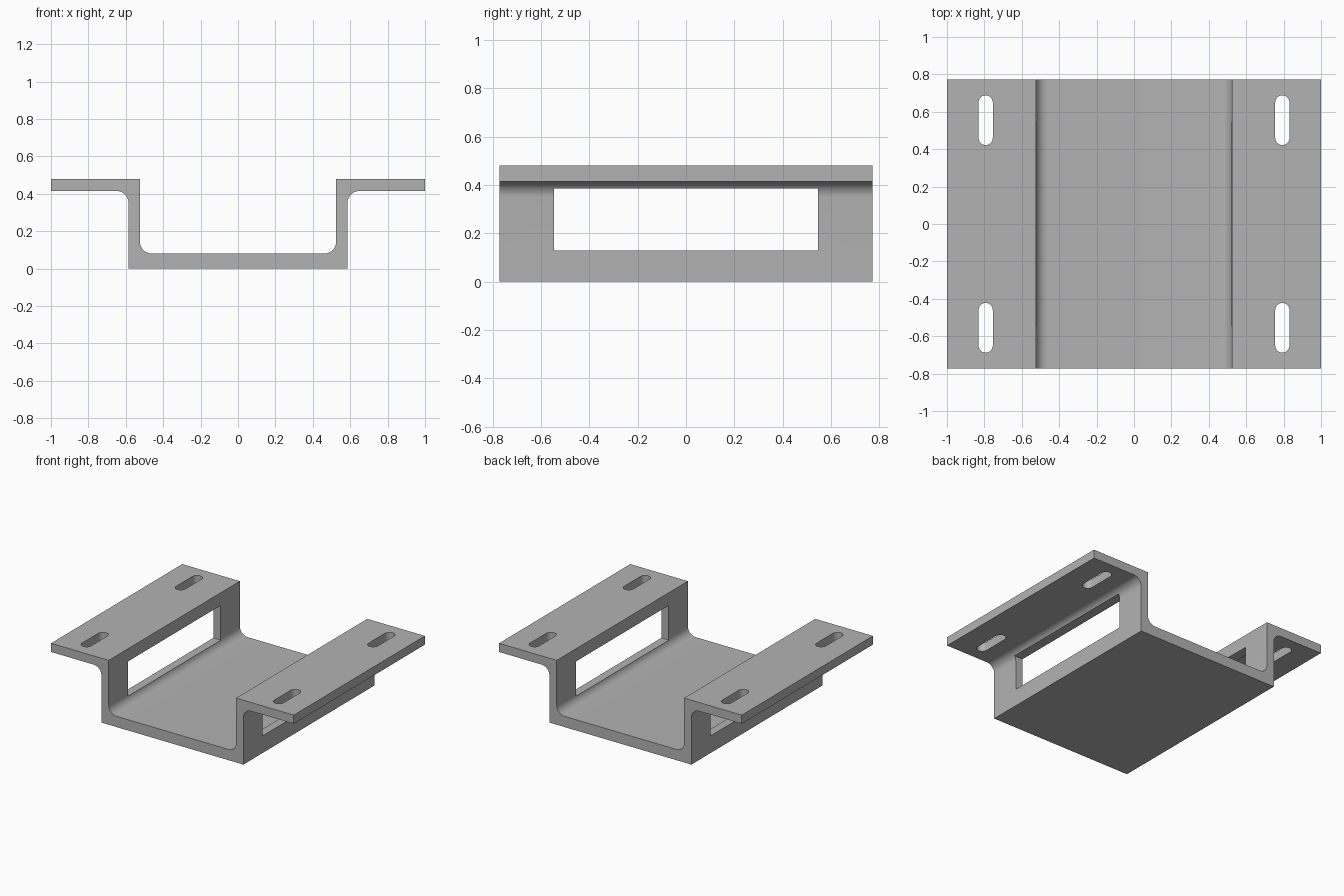
import bpy
import bmesh
import math

cube = bpy.data.objects.get("Cube")
if cube:
    bpy.data.objects.remove(cube, do_unlink=True)

DEPTH = 0.772          # half length along y
RADIUS = 0.065         # bend fillets

grey = bpy.data.materials.new("plain grey")
grey.use_nodes = True
colour = (0.45, 0.45, 0.45, 1)
grey.diffuse_color = colour
grey.node_tree.nodes["Principled BSDF"].inputs["Base Color"].default_value = colour


def arc(cx, cz, start, end, radius=RADIUS, steps=10):
    """Points on an arc, angles in degrees."""
    angles = [math.radians(start + (end - start) * i / steps) for i in range(steps + 1)]
    return [(cx + radius * math.cos(a), cz + radius * math.sin(a)) for a in angles]


def prism(name, outline, to_3d, low, high):
    """Extrude a closed 2D outline between two levels."""
    bm = bmesh.new()
    face = bm.faces.new([bm.verts.new(to_3d(u, v, low)) for u, v in outline])
    moved = bmesh.ops.extrude_face_region(bm, geom=[face])["geom"]
    shift = [b - a for a, b in zip(to_3d(0, 0, low), to_3d(0, 0, high))]
    bmesh.ops.translate(bm, vec=shift, verts=[g for g in moved if isinstance(g, bmesh.types.BMVert)])
    bmesh.ops.recalc_face_normals(bm, faces=bm.faces)
    mesh = bpy.data.meshes.new(name)
    bm.to_mesh(mesh)
    bm.free()
    obj = bpy.data.objects.new(name, mesh)
    bpy.context.collection.objects.link(obj)
    return obj


# Hat-shaped bracket section: right half from the underside to the channel floor
half = [(0.585, 0)]
half += arc(0.585 + RADIUS, 0.415 - RADIUS, 180, 90)
half += [(1, 0.415), (1, 0.48), (0.525, 0.48)]
half += arc(0.525 - RADIUS, 0.08 + RADIUS, 0, -90)
section = half + [(-x, z) for x, z in reversed(half)]
bracket = prism("channel_bracket", section, lambda x, z, y: (x, y, z), -DEPTH, DEPTH)
bracket.data.materials.append(grey)

# Cutters: one window through both side walls, four mounting slots
window = [(-0.545, 0.128), (0.545, 0.128), (0.545, 0.385), (-0.545, 0.385)]
cutters = [prism("side_window_cutter", window, lambda y, z, x: (x, y, z), -1.2, 1.2)]
for sx in (-1, 1):
    for sy in (-1, 1):
        x, y, r, reach = sx * 0.793, sy * 0.555, 0.038, 0.095
        slot = arc(x, y + reach, 0, 180, r, 12) + arc(x, y - reach, 180, 360, r, 12)
        cutters.append(prism("mounting_slot_cutter", slot, lambda u, v, z: (u, v, z), 0.3, 0.6))

bpy.ops.object.select_all(action="DESELECT")
bpy.context.view_layer.objects.active = bracket
bracket.select_set(True)
for cutter in cutters:
    cut = bracket.modifiers.new("cut", "BOOLEAN")
    cut.operation = "DIFFERENCE"
    cut.solver = "EXACT"
    cut.object = cutter
    bpy.ops.object.modifier_apply(modifier=cut.name)
    bpy.data.objects.remove(cutter, do_unlink=True)

bpy.ops.object.shade_smooth_by_angle(angle=math.radians(30))
